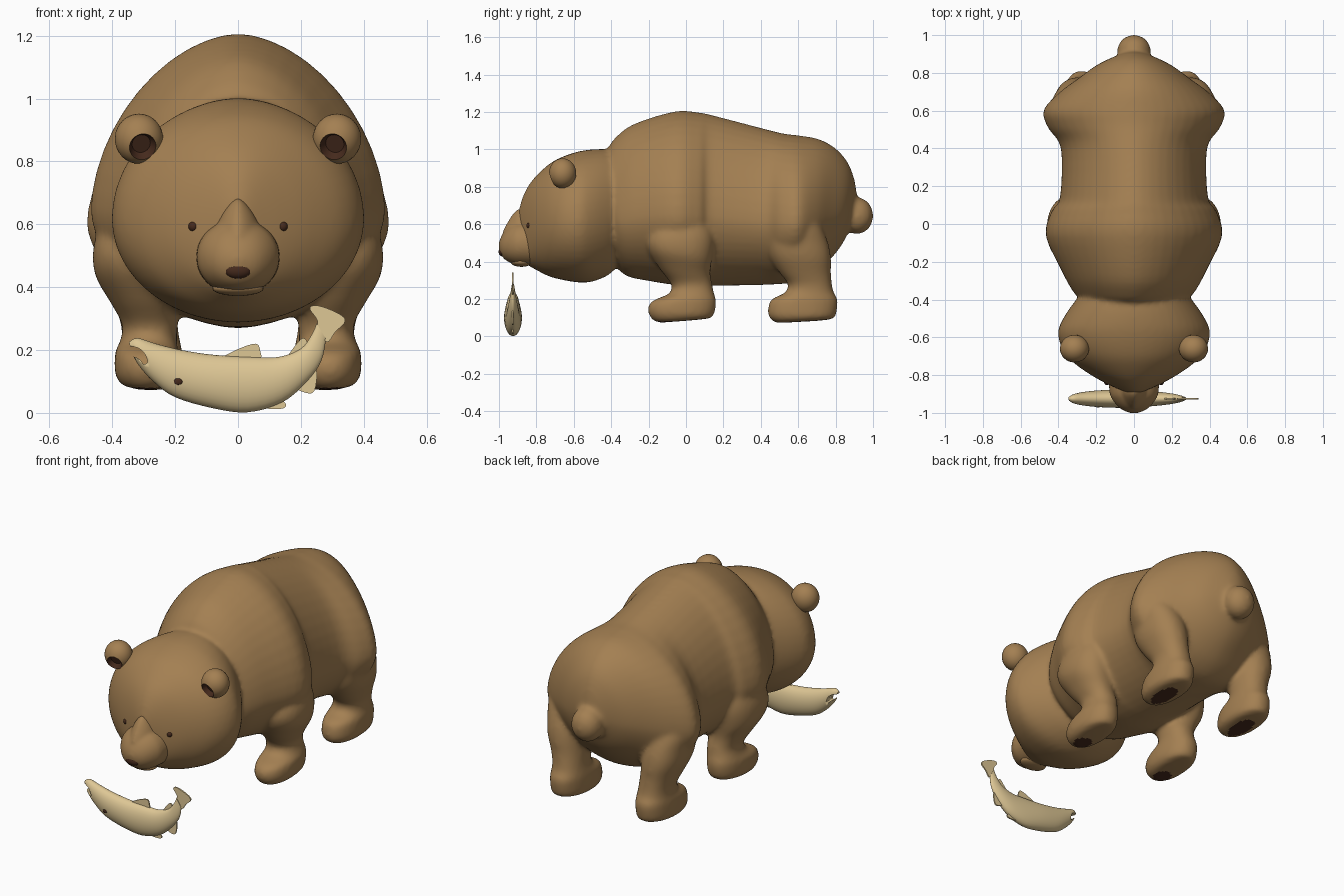
import bpy
import bmesh
import math
from mathutils import Vector

if "Cube" in bpy.data.objects:
    bpy.data.objects.remove(bpy.data.objects["Cube"], do_unlink=True)


def material(name, rgb):
    mat = bpy.data.materials.new(name)
    mat.use_nodes = True
    mat.diffuse_color = (*rgb, 1)
    mat.node_tree.nodes["Principled BSDF"].inputs["Base Color"].default_value = (*rgb, 1)
    return mat


FUR = material("brown fur", (0.37, 0.215, 0.085))
DARK = material("dark brown", (0.06, 0.023, 0.012))
SCALES = material("pale tan", (0.73, 0.57, 0.30))


def finish(name, bm, mats, angle=50):
    bmesh.ops.recalc_face_normals(bm, faces=bm.faces)
    mesh = bpy.data.meshes.new(name)
    bm.to_mesh(mesh)
    bm.free()
    for mat in mats:
        mesh.materials.append(mat)
    obj = bpy.data.objects.new(name, mesh)
    bpy.context.collection.objects.link(obj)
    bpy.ops.object.select_all(action='DESELECT')
    obj.select_set(True)
    bpy.context.view_layer.objects.active = obj
    bpy.ops.object.shade_smooth_by_angle(angle=math.radians(angle))
    return obj


def smooth_path(points, steps):
    # Catmull-Rom interpolation of whole stations
    pts = [points[0], *points, points[-1]]
    out = []
    for a, b, c, d in zip(pts, pts[1:], pts[2:], pts[3:]):
        for i in range(steps):
            t = i / steps
            out.append([q + 0.5 * t * (r - p + t * (2 * p - 5 * q + 4 * r - s
                        + t * (3 * (q - r) + s - p))) for p, q, r, s in zip(a, b, c, d)])
    return out + [list(points[-1])]


def loft(name, stations, mat, equator=0.5, upper=2, lower=2, n=36, center=0,
         place=lambda w, a, b: (w, a, b)):
    # A station is: upper edge (a, b), lower edge (a, b), half width[, centre]
    bm = bmesh.new()
    rings = []
    for row in smooth_path(stations, 4):
        top, bottom, half = Vector(row[:2]), Vector(row[2:4]), row[4]
        mid_w = row[5] if len(row) > 5 else center
        base = bottom.lerp(top, equator)
        ring = []
        for i in range(n):
            c, s = math.cos(math.tau * i / n), math.sin(math.tau * i / n)
            power = upper if s > 0 else lower
            p = base.lerp(top if s > 0 else bottom, abs(s) ** (2 / power))
            w = mid_w + half * math.copysign(abs(c) ** (2 / power), c)
            ring.append(bm.verts.new(place(w, p.x, p.y)))
        rings.append(ring)
    for r1, r2 in zip(rings, rings[1:]):
        for i in range(n):
            bm.faces.new((r1[i], r1[(i + 1) % n], r2[(i + 1) % n], r2[i]))
    for ring in (rings[0], rings[-1]):
        tip = bm.verts.new(sum((v.co for v in ring), Vector()) / n)
        for i in range(n):
            bm.faces.new((ring[i], ring[(i + 1) % n], tip))
    return finish(name, bm, [mat])


def ball(name, pos, radii, mat, segments=24):
    bm = bmesh.new()
    bmesh.ops.create_uvsphere(bm, u_segments=segments, v_segments=segments // 2, radius=1)
    for v in bm.verts:
        v.co = Vector(pos) + Vector([c * r for c, r in zip(v.co, radii)])
    return finish(name, bm, [mat])


def plate(name, outline, y, thickness, mat):
    # Rounded flat outline in the x-z plane
    bm = bmesh.new()
    rounded = smooth_path([*outline, outline[0]], 4)[:-1]
    face = bm.faces.new([bm.verts.new((x, y - thickness / 2, z)) for x, z in rounded])
    new = bmesh.ops.extrude_face_region(bm, geom=[face])["geom"]
    bmesh.ops.translate(bm, vec=(0, thickness, 0),
                        verts=[g for g in new if isinstance(g, bmesh.types.BMVert)])
    return finish(name, bm, [mat], 30)


def blend(main, parts, voxel, rounds):
    # Fuse overlapping parts into one soft skin
    bpy.ops.object.select_all(action='DESELECT')
    for part in [main, *parts]:
        part.select_set(True)
    bpy.context.view_layer.objects.active = main
    bpy.ops.object.join()
    skin = main.modifiers.new("skin", 'REMESH')
    skin.mode = 'VOXEL'
    skin.voxel_size = voxel
    soften = main.modifiers.new("soften", 'SMOOTH')
    soften.iterations = rounds
    for mod in (skin.name, soften.name):
        bpy.ops.object.modifier_apply(modifier=mod)
    bpy.ops.object.shade_smooth()
    main.data.materials.clear()
    main.data.materials.append(FUR)


# Torso, from neck to rump
body = loft("body", [
    (-.44, .97, -.36, .40, .26), (-.415, 1.01, -.36, .36, .30), (-.38, 1.06, -.31, .32, .335),
    (-.28, 1.135, -.22, .30, .385), (-.06, 1.203, -.06, .275, .468), (.07, 1.197, .07, .27, .435),
    (.14, 1.183, .14, .27, .392), (.4, 1.115, .4, .275, .387), (.52, 1.085, .5, .28, .455),
    (.6, 1.075, .6, .29, .48), (.71, 1.055, .68, .33, .40), (.8, 1.005, .75, .39, .295),
    (.865, .93, .82, .47, .20), (.9, .84, .87, .56, .11), (.913, .76, .908, .66, .045),
], FUR, equator=.4, upper=1.77, lower=1.8, n=48)

# Head and tail
head = loft("head", [
    (-.36, .98, -.38, .36, .28), (-.43, 1, -.42, .325, .325), (-.5, 1, -.5, .293, .375),
    (-.57, .99, -.57, .288, .402), (-.65, .965, -.65, .30, .385), (-.72, .93, -.73, .32, .33),
    (-.79, .87, -.80, .355, .235), (-.84, .81, -.85, .385, .145), (-.875, .74, -.875, .43, .08),
    (-.895, .67, -.89, .52, .035),
], FUR, equator=.47, n=48)
tail = ball("tail", (0, .915, .645), (.09, .087, .098), FUR)

# Muzzle: round snout with a narrow bridge
muzzle = loft("muzzle", [
    (-.8, .62, -.8, .376, .134), (-.89, .615, -.89, .38, .13), (-.93, .60, -.93, .39, .114),
    (-.965, .57, -.965, .408, .086), (-.99, .53, -.985, .43, .055), (-1.002, .495, -.998, .455, .018),
], FUR, lower=2.1)
bridge = loft("bridge", [
    (-.8, .69, -.8, .48, .085), (-.88, .685, -.88, .48, .08), (-.915, .668, -.915, .48, .07),
    (-.955, .61, -.95, .48, .055), (-.98, .56, -.97, .48, .035),
], FUR, equator=.3, upper=1.5)
blend(muzzle, [bridge], .008, 8)
ball("chin", (0, -.88, .396), (.082, .056, .024), FUR)
ball("nose", (0, -.98, .453), (.042, .022, .026), DARK)


def ear(name, side):
    # Sphere whose pole is pushed in to make a dark hollow
    bm = bmesh.new()
    bmesh.ops.create_uvsphere(bm, u_segments=32, v_segments=16, radius=1)
    hollow = {v for v in bm.verts if v.co.z > .85}
    for face in bm.faces:
        face.material_index = int(any(v in hollow for v in face.verts))
    for v in hollow:
        v.co.z = .5
    turn = Vector((-.2 * side, -1, -.42)).to_track_quat('Z', 'Y')
    for v in bm.verts:
        p = turn @ v.co
        v.co = Vector((.315 * side + p.x * .077, -.66 + p.y * .073, .872 + p.z * .08))
    finish(name, bm, [FUR, DARK])


# Legs run from shoulder or hip to the sole: front edge, back edge, half width, centre
FRONT_LEG = [
    (-.13, .62, .13, .62, .10, .33), (-.2, .54, .15, .52, .125, .335),
    (-.2, .46, .14, .42, .125, .33), (-.14, .36, .13, .34, .105, .30),
    (-.08, .28, .14, .28, .088, .28), (-.09, .23, .15, .23, .09, .285),
    (-.17, .195, .16, .20, .10, .29), (-.2, .165, .16, .16, .103, .29),
    (-.2, .12, .15, .12, .1, .29), (-.17, .082, .13, .098, .08, .29),
    (-.13, .074, .03, .086, .045, .29),
]
REAR_LEG = [
    (.46, .70, .66, .70, .08, .31), (.43, .6, .72, .6, .12, .325),
    (.43, .5, .76, .5, .12, .315), (.45, .42, .775, .42, .115, .307),
    (.5, .34, .775, .34, .10, .292), (.545, .28, .78, .28, .09, .282),
    (.53, .235, .79, .235, .092, .278), (.46, .2, .81, .2, .10, .278),
    (.44, .16, .81, .16, .102, .278), (.44, .11, .8, .11, .10, .278),
    (.47, .078, .78, .093, .08, .278), (.5, .072, .7, .083, .045, .278),
]

legs = []
for side, word in ((1, "left"), (-1, "right")):
    ear(word + "_ear", side)
    ball(word + "_eye", (.142 * side, -.837, .593), (.0165, .0165, .0165), DARK, 16)
    for leg, stations in (("front", FRONT_LEG), ("rear", REAR_LEG)):
        legs.append(loft(f"{word}_{leg}_leg", [(*s[:5], s[5] * side) for s in stations],
                         FUR, upper=2.2, lower=2.2))
blend(body, [head, tail, *legs], .0125, 10)

# Dark pads on the soles
body.data.materials.append(DARK)
PADS = ((.29, -.1, .05, .055), (.28, .6, .05, .1))
for face in body.data.polygons:
    x, y, z = face.center
    if z < .12 and face.normal.z < -.7:
        face.material_index = int(any(
            ((abs(x) - cx) / rx) ** 2 + ((y - cy) / ry) ** 2 < 1 for cx, cy, rx, ry in PADS))

# Fish, curved in the plane in front of the muzzle
FISH_Y = -.925
fish = loft("fish_body", [
    (-.347, .225, -.335, .185, .012), (-.32, .238, -.315, .15, .026), (-.26, .22, -.27, .10, .036),
    (-.18, .20, -.2, .05, .044), (-.08, .185, -.08, .015, .048), (.04, .178, .03, .002, .044),
    (.13, .178, .14, .033, .036), (.2, .205, .22, .10, .026), (.235, .25, .265, .165, .016),
    (.25, .285, .28, .235, .008),
], SCALES, n=28, center=FISH_Y, place=lambda w, a, b: (a, w, b))

# Open mouth of the fish
cutter = plate("fish_mouth_cutter", [(-.38, .205), (-.34, .212), (-.305, .198), (-.288, .165),
               (-.3, .155), (-.32, .175), (-.38, .192)], FISH_Y, .2, SCALES)
cutter.hide_render = True
cut = fish.modifiers.new("mouth", 'BOOLEAN')
cut.operation = 'DIFFERENCE'
cut.solver = 'EXACT'
cut.object = cutter
bpy.context.view_layer.objects.active = fish
bpy.ops.object.modifier_apply(modifier=cut.name)
bpy.data.objects.remove(cutter, do_unlink=True)

# Fins and eye of the fish
FINS = {
    "tail": [(.25, .265), (.252, .295), (.228, .332), (.25, .342), (.30, .326),
             (.336, .305), (.338, .285), (.31, .258), (.283, .225)],
    "back": [(-.06, .172), (0, .203), (.055, .22), (.07, .20), (.062, .165)],
    "small": [(.15, .17), (.2, .235), (.22, .225), (.215, .185)],
    "belly": [(.05, .03), (.09, .014), (.143, .014), (.151, .03), (.12, .045)],
    "rear": [(.17, .09), (.205, .067), (.242, .068), (.25, .135), (.22, .13)],
}
for fin, outline in FINS.items():
    plate(f"fish_{fin}_fin", outline, FISH_Y, .008, SCALES)
ball("fish_eye", (-.19, FISH_Y - .042, .1), (.014, .004, .011), DARK, 12)
